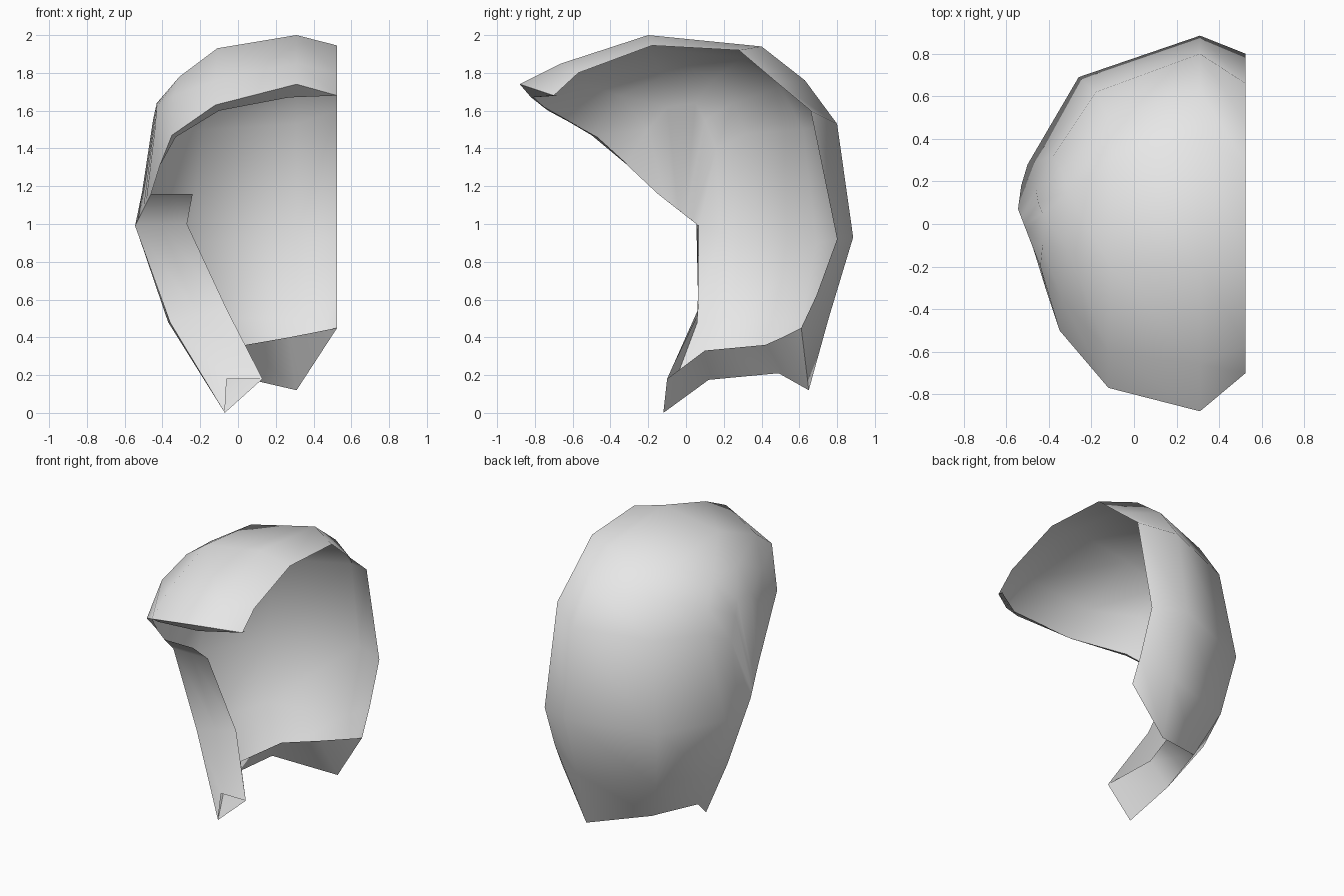
import bpy, bmesh, math
from mathutils import Vector

cube = bpy.data.objects.get("Cube")
if cube:
    bpy.data.objects.remove(cube, do_unlink=True)

# One plain grey material for the whole shell
grey = bpy.data.materials.new("light grey")
grey.use_nodes = True
colour = (0.8, 0.8, 0.8, 1)
grey.diffuse_color = colour
grey.node_tree.nodes["Principled BSDF"].inputs["Base Color"].default_value = colour


def at_x(x, profile):
    """Place a side profile of (y, z) pairs in the plane at x."""
    return [(x, y, z) for y, z in profile]


def blend(start, end, count):
    """Points spaced evenly from start to end."""
    a, b = Vector(start), Vector(end)
    return [tuple(a.lerp(b, i / (count - 1))) for i in range(count)]


def sheet(name, columns, angle):
    """Skin neighbouring columns of points with quads and shade them."""
    bm = bmesh.new()
    grid = [[bm.verts.new(point) for point in column] for column in columns]
    for left, right in zip(grid, grid[1:]):
        for i in range(len(left) - 1):
            bm.faces.new((left[i], left[i + 1], right[i + 1], right[i]))
    bmesh.ops.remove_doubles(bm, verts=bm.verts[:], dist=0.0005)
    mesh = bpy.data.meshes.new(name)
    bm.to_mesh(mesh)
    bm.free()
    mesh.materials.append(grey)
    obj = bpy.data.objects.new(name, mesh)
    bpy.context.collection.objects.link(obj)
    bpy.ops.object.select_all(action="DESELECT")
    obj.select_set(True)
    bpy.context.view_layer.objects.active = obj
    bpy.ops.object.shade_smooth_by_angle(angle=math.radians(angle))
    return obj


# Profiles of the dome, each from the brow over the crown to the nape
rim = at_x(0.525, [(-.7, 1.68), (-.57, 1.8), (-.18, 1.945), (.28, 1.92), (.48, 1.75),
                   (.66, 1.6), (.8, .92), (.69, .62), (.61, .45)])
ridge = at_x(0.31, [(-.88, 1.74), (-.66, 1.85), (-.2, 2), (.4, 1.94), (.63, 1.76),
                    (.8, 1.53), (.885, .93), (.755, .5), (.65, .12)])
shoulder = [(-.12, -.77, 1.63), (-.12, -.6, 1.76), (-.11, -.2, 1.93), (-.11, .3, 1.88),
            (-.12, .5, 1.72), (-.18, .62, 1.5), (-.26, .69, .9), (-.2, .61, .5),
            (-.08, .49, .21)]
flank = [(-.35, -.5, 1.47), (-.34, -.35, 1.68), (-.31, -.12, 1.78), (-.31, .15, 1.77),
         (-.34, .25, 1.64), (-.38, .32, 1.48), (-.5, .28, .9), (-.36, .25, .48),
         (-.175, .12, .175)]
temple = [(-.41, -.32, 1.32), (-.44, -.2, 1.5), (-.43, -.1, 1.62), (-.43, .05, 1.64),
          (-.45, .1, 1.55), (-.46, .16, 1.4), (-.53, .18, .95), (-.37, .14, .48),
          (-.12, 0, .09)]

# Front edge of the side wall, running down to the pointed tip
notch, widest, jaw, tip = (-.46, -.15, 1.16), (-.545, .07, .99), (-.36, .06, .48), (-.07, -.12, 0)
front_edge = blend(notch, widest, 7) + [jaw, tip]

sheet("shell", [rim, ridge, shoulder, flank, temple, front_edge], 80)

# Thin lip folded under the brow
brow_outer = [column[0] for column in (rim, ridge, shoulder, flank, temple)]
brow_inner = [(.52, -.67, 1.68), (.27, -.82, 1.67), (-.1, -.73, 1.6), (-.33, -.47, 1.46),
              (-.41, -.31, 1.315)]
sheet("brow_lip", [brow_outer, brow_inner], 60)

# Cheek panel folded inward from the front edge
cheek_inner = [(-.24, -.15, 1.16), (-.27, .055, 1), (-.06, .065, .55), (.13, -.1, .18)]
cheek_middle = [blend(a, b, 3)[1] for a, b in zip((notch, widest, jaw), cheek_inner)]
cheek_middle.append((-.06, -.1, .18))
sheet("cheek_panel", [[notch, widest, jaw, tip], cheek_middle, cheek_inner], 60)

# Neck band folded inward from the lower edge
neck_outer = [column[-1] for column in (rim, ridge, shoulder, flank)] + [tip]
neck_inner = [rim[-1], (.27, .51, .4), (.04, .42, .36), (-.05, .1, .33), cheek_inner[-1]]
sheet("neck_band", [neck_outer, neck_inner], 60)
